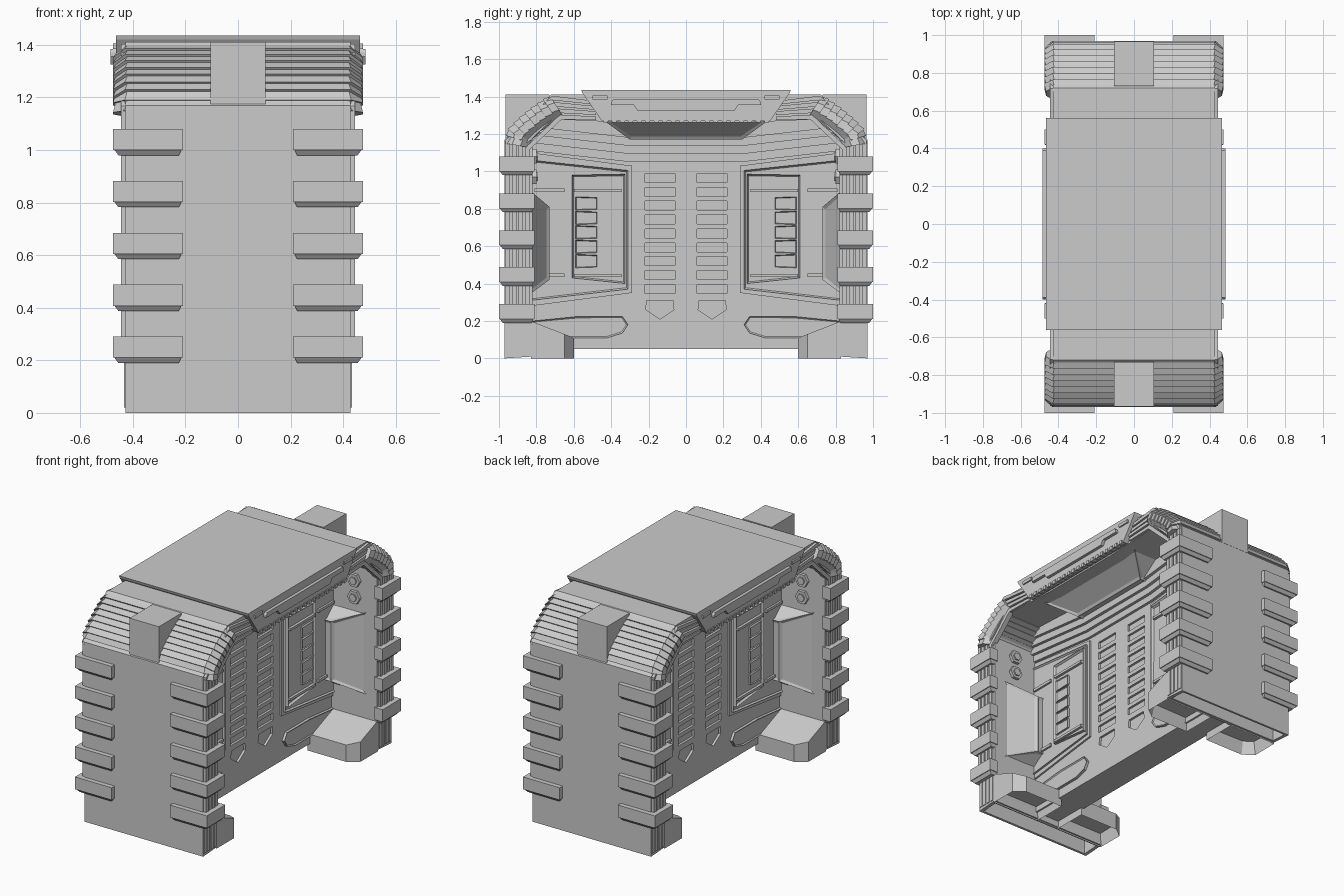
import bpy, bmesh, math
from mathutils import Vector

if "Cube" in bpy.data.objects:
    bpy.data.objects.remove(bpy.data.objects["Cube"])


def loft(name, a, b, mirror="", inset=None):
    """Solid between two matching loops; mirror is any of 'xy'; inset = (which, width, depth)."""
    bm = bmesh.new()
    va = [bm.verts.new(p) for p in a]
    vb = [bm.verts.new(p) for p in b]
    n = len(a)
    bm.faces.new(list(reversed(va)))
    cap = bm.faces.new(vb)
    sides = [bm.faces.new((va[i], va[(i + 1) % n], vb[(i + 1) % n], vb[i])) for i in range(n)]
    bmesh.ops.recalc_face_normals(bm, faces=bm.faces[:])
    if inset:
        which, width, depth = inset
        faces = [cap] + (sides if which == "all" else [])
        bmesh.ops.inset_individual(bm, faces=faces, thickness=width, depth=depth)
    me = bpy.data.meshes.new(name)
    bm.to_mesh(me)
    bm.free()
    ob = bpy.data.objects.new(name, me)
    bpy.context.collection.objects.link(ob)
    if mirror:
        m = ob.modifiers.new("Mirror", "MIRROR")
        m.use_axis = ("x" in mirror, "y" in mirror, False)
        m.use_mirror_merge = False
    return ob


def side_prism(name, yz, x0, x1, **kw):
    return loft(name, [(x0, y, z) for y, z in yz], [(x1, y, z) for y, z in yz], **kw)


def plan_prism(name, xy, z0, z1, **kw):
    return loft(name, [(x, y, z0) for x, y in xy], [(x, y, z1) for x, y in xy], **kw)


def box(name, x, y, z, **kw):
    return plan_prism(name, [(x[0], y[0]), (x[1], y[0]), (x[1], y[1]), (x[0], y[1])], *z, **kw)


def both_ends(half):
    """Close a y > 0 half outline with its reflection."""
    return half + [(-y, z) for y, z in reversed(half)]


def cut_away(target, cutters):
    """Join the cutters, subtract them and remove them."""
    bpy.ops.object.select_all(action="DESELECT")
    for c in cutters:
        c.select_set(True)
    bpy.context.view_layer.objects.active = cutters[0]
    bpy.ops.object.join()
    cutter = bpy.context.view_layer.objects.active
    cut = target.modifiers.new("Cut", "BOOLEAN")
    cut.operation, cut.solver, cut.object = "DIFFERENCE", "EXACT", cutter
    bpy.context.view_layer.objects.active = target
    bpy.ops.object.modifier_apply(modifier=cut.name)
    bpy.data.objects.remove(cutter)


# Core wall with recessed vent slots
core = box("core_wall", (-.1, .1), (-.83, .83), (.05, 1.25))
slots = []
for y in (-.14, .14):
    for s in (-1, 1):
        xs = (s * .1 - .015, s * .1 + .015)
        for i in range(9):
            z = .965 - .0742 * i
            slots.append(box("slot_cutter", xs, (y - .08, y + .08), (z - .024, z + .024)))
        pent = [(y - .07, .31), (y + .07, .31), (y + .075, .26), (y, .21), (y - .075, .26)]
        slots.append(side_prism("slot_cutter", pent, *xs))
cut_away(core, slots)

# Arched shell: two end plates and the roof, hollow at the bottom of each end
outer = [(.97, 0), (.97, 1.17), (.72, 1.41)]
inner = [(.82, .01), (.82, 1.17), (.74, 1.28), (.3, 1.26)]
shell = side_prism("arched_shell", both_ends(outer) + list(reversed(both_ends(inner))), -.428, .428)
cut_away(shell, [box("hollow_cutter", (-.405, .405), (s * .9 - .055, s * .9 + .055), (-.1, .17))
                 for s in (-1, 1)])


# Ribs that follow the shell edge
def offset_path(d):
    return [(.97 - d, .19), (.97 - d, 1.17 - .42 * d), (.72 - .42 * d, 1.41 - d), (.48, 1.38 - .8 * d)]


for i in range(4):
    d = .006 + .034 * i
    rib = offset_path(d) + list(reversed(offset_path(d + .024)))
    side_prism("edge_rib", rib, .41, .445 - .003 * (i % 2), mirror="xy")
    box("foot_rib", (.41, .433), (.946 - d, .97 - d), (.02, .19), mirror="xy")

# Corner slats wrapped over the arch
arc = [Vector(p) for p in ((.97, 1.15), (.957, 1.225), (.90, 1.285), (.82, 1.35), (.73, 1.408))]
lengths = [(arc[i + 1] - arc[i]).length for i in range(4)]


def along(t):
    s = t * sum(lengths)
    for i, l in enumerate(lengths):
        if s <= l or i == 3:
            return arc[i].lerp(arc[i + 1], min(s / l, 1))
        s -= l


section = [(-.43, 0), (.43, 0), (.475, -.04), (.475, -.085), (.435, -.13),
           (-.435, -.13), (-.475, -.085), (-.475, -.04)]
SLATS = 9
for i in range(SLATS):
    p, q = along(i / SLATS), along((i + 1) / SLATS)
    t = (q - p).normalized()
    n = Vector((t.y, -t.x))
    loops = []
    for e, drop in ((p, 0), (q, .009)):   # each slat leans like a shingle
        loop = []
        for x, h in section:
            c = e + n * (h - drop)
            loop.append((x - math.copysign(drop, x), c.x, c.y))
        loops.append(loop)
    loft("corner_slat", *loops, mirror="y")
box("corner_block", (-.105, .105), (.73, .965), (1.17, 1.41), mirror="y")

# Clamps gripping the vertical corners, each with a tapered lip below
for i in range(5):
    z = .21 + .1975 * i
    grip = [(.21, .95), (.21, 1), (.475, 1), (.475, .81), (.415, .81), (.415, .95)]
    plan_prism("corner_clamp", grip, z, z + .08, mirror="xy")
    lip = [(.215, .95), (.215, .995), (.47, .995), (.47, .815), (.415, .815), (.415, .95)]
    low = [(.225, .95), (.225, .98), (.455, .98), (.455, .825), (.415, .825), (.415, .95)]
    loft("clamp_lip", [(x, y, z) for x, y in lip], [(x, y, z - .02) for x, y in low], mirror="xy")

# Lid with skirt, rail and lower teeth
side_prism("lid", both_ends([(.45, 1.27), (.555, 1.42), (.56, 1.435)]), -.465, .465)
rail = [(.39, 1.385), (.4, 1.37), (.4, 1.355), (.28, 1.355), (.26, 1.325)]
side_prism("lid_rail", both_ends(rail), .45, .485, mirror="x")
for i in range(20):
    y = -.43 + i * .0453
    box("lid_tooth", (.44, .472), (y - .012, y + .012), (1.262, 1.285), mirror="x")
for y0, y1 in ((.42, .5), (-.5, -.42)):
    box("lid_stud", (.45, .475), (y0, y1), (1.385, 1.405), mirror="x")

# Wedge housing beneath the overhang, sloping back towards the wall
loft("overhang_housing",
     [(.1, -.45, 1.28), (.38, -.45, 1.28), (.38, .45, 1.28), (.1, .45, 1.28)],
     [(.1, -.3, 1.17), (.2, -.3, 1.17), (.2, .3, 1.17), (.1, .3, 1.17)],
     mirror="x", inset=("all", .02, -.008))

# Stepped bands under the overhang
for k in range(4):
    b = 1.05 + .043 * k
    side_prism("stepped_band", [(-.83, b + .06), (-.3, b), (.3, b), (.83, b + .06), (.8, 1.3), (-.8, 1.3)],
               0, .118 + .02 * k, mirror="x")

# Side panels with framed recess and vents
side_prism("panel_back", [(.29, .35), (.29, 1.03), (.83, 1.1), (.83, .28)], .09, .112, mirror="xy")
side_prism("panel_frame", [(.31, .37), (.31, 1.005), (.83, 1.06), (.83, .31)], .1, .125,
           mirror="xy", inset=("cap", .012, -.01))
side_prism("panel_inset", [(.325, .4), (.325, .985), (.61, .98), (.61, .43)], .1, .135,
           mirror="xy", inset=("cap", .012, -.014))
for i in range(5):
    z = .52 + .077 * i
    side_prism("panel_vent", [(.475, z - .032), (.475, z + .032), (.59, z + .036), (.59, z - .036)],
               .11, .134, mirror="xy", inset=("cap", .006, -.006))
for z in (.435, .89):
    box("panel_ledge", (.11, .138), (.345, .6), (z, z + .016), mirror="xy")
    box("panel_bar", (.11, .128), (.65, .81), (z, z + .018), mirror="xy")
skirt = [(.31, .18), (.34, .225), (.57, .225), (.82, .2), (.82, .11), (.42, .11), (.34, .135)]
side_prism("lower_plate", skirt, .09, .118, mirror="xy", inset=("cap", .008, -.006))

# Wedge pads and hex nuts on the inner faces of the ends
loft("inner_pad",
     [(.09, .825, .35), (.36, .825, .35), (.36, .825, .89), (.09, .825, .89)],
     [(.09, .73, .42), (.16, .73, .42), (.16, .73, .81), (.09, .73, .81)],
     mirror="xy", inset=("all", .022, -.008))
for z in (.97, 1.08):
    for r, y in ((.045, .8), (.026, .792)):
        ring = [(.27 + r * math.cos(a * math.pi / 3), z + r * math.sin(a * math.pi / 3)) for a in range(6)]
        loft("hex_nut", [(x, .825, h) for x, h in ring], [(x, y, h) for x, h in ring], mirror="xy")

# Feet with sloped tops, a chamfered corner and a hollow underside
foot = [(.08, .6, .11), (.36, .6, .11), (.428, .65, .13), (.428, .83, .2), (.08, .83, .2)]
loft("foot", foot, [(x, y, 0) for x, y, z in foot], mirror="xy", inset=("cap", .02, -.085))
